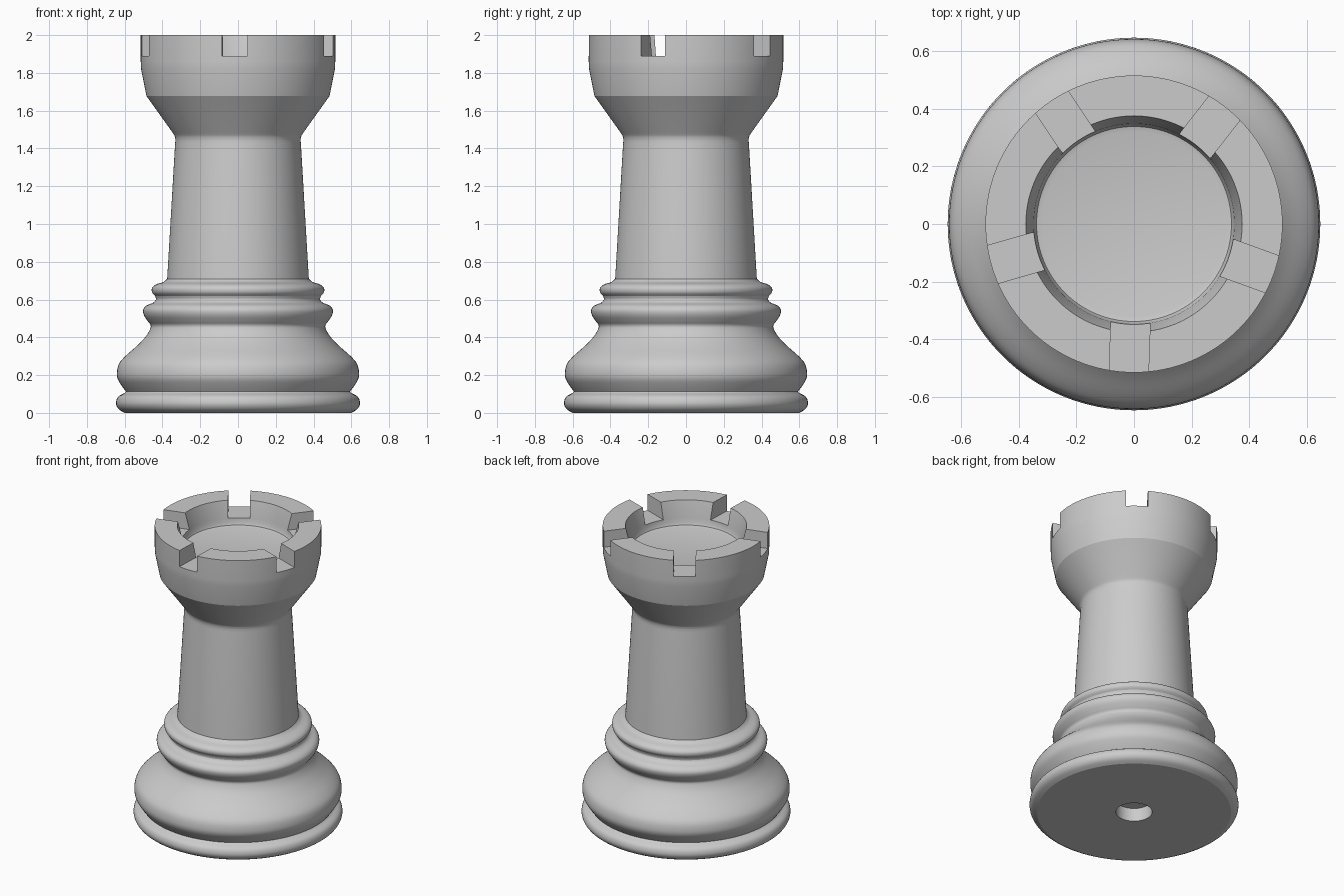
import bpy, bmesh, math
from mathutils import Matrix

cube = bpy.data.objects.get("Cube")
if cube:
    bpy.data.objects.remove(cube, do_unlink=True)

stone = bpy.data.materials.new("warm_free_grey")
stone.name = "plain_grey"
stone.use_nodes = True
GREY = (0.6, 0.6, 0.6, 1)
stone.diffuse_color = GREY
stone.node_tree.nodes["Principled BSDF"].inputs["Base Color"].default_value = GREY


def curve(points, steps=4):
    """Smooth curve through (radius, height) points."""
    pts = [points[0]] + points + [points[-1]]
    out = []
    for a, b, c, d in zip(pts, pts[1:], pts[2:], pts[3:]):
        for i in range(steps):
            t = i / steps
            out.append(tuple(
                0.5 * (2 * q + (r - p) * t + (2 * p - 5 * q + 4 * r - s) * t ** 2
                       + (3 * q - p - 3 * r + s) * t ** 3)
                for p, q, r, s in zip(a, b, c, d)))
    return out + [points[-1]]


def make_object(name, bm):
    mesh = bpy.data.meshes.new(name)
    bmesh.ops.recalc_face_normals(bm, faces=bm.faces)
    bm.to_mesh(mesh)
    bm.free()
    mesh.materials.append(stone)
    obj = bpy.data.objects.new(name, mesh)
    bpy.context.collection.objects.link(obj)
    return obj


def lathe(name, profile, sides=128):
    bm = bmesh.new()
    verts = [bm.verts.new((r, 0, z)) for r, z in profile]
    edges = [bm.edges.new(pair) for pair in zip(verts, verts[1:])]
    bmesh.ops.spin(bm, geom=verts + edges, cent=(0, 0, 0), axis=(0, 0, 1),
                   angle=math.tau, steps=sides, use_duplicate=False)
    bmesh.ops.remove_doubles(bm, verts=bm.verts, dist=0.0005)
    return make_object(name, bm)


# Profile sections, from the socket under the base up to the cup floor
socket = [(0, 0.09), (0.112, 0.09), (0.112, 0)]
foot = curve([(0.60, 0), (0.632, 0.02), (0.646, 0.05), (0.635, 0.085), (0.60, 0.105)])
belly = curve([(0.593, 0.112), (0.617, 0.145), (0.637, 0.18), (0.641, 0.215),
               (0.63, 0.26), (0.597, 0.30), (0.535, 0.355), (0.488, 0.405),
               (0.465, 0.445), (0.463, 0.465), (0.475, 0.482)])
lower_ring = curve([(0.475, 0.482), (0.497, 0.515), (0.502, 0.545), (0.485, 0.568),
                    (0.45, 0.583), (0.435, 0.60), (0.44, 0.62)])
upper_ring = curve([(0.44, 0.62), (0.455, 0.638), (0.455, 0.662), (0.435, 0.68),
                    (0.395, 0.693), (0.375, 0.71)])
shaft = [(0.333, 1.425)]
neck = curve([(0.331, 1.445), (0.335, 1.465), (0.347, 1.485)])
crown = [(0.485, 1.678), (0.513, 1.82), (0.515, 1.86), (0.515, 2)]
cup = [(0.375, 2), (0.348, 1.89), (0.345, 1.86), (0.338, 1.845), (0.32, 1.84), (0, 1.84)]

tower = lathe("tower_body", socket + foot + belly + lower_ring[1:] + upper_ring[1:]
              + shaft + neck + crown + cup)

# Five notches cut through the battlements
bm = bmesh.new()
for k in range(5):
    turn = Matrix.Rotation(math.radians(268 + 72 * k), 4, "Z")
    place = Matrix.Translation((0.5, 0, 2.04)) @ Matrix.Diagonal((0.4, 0.136, 0.3, 1))
    bmesh.ops.create_cube(bm, size=1, matrix=turn @ place)
cutter = make_object("notch_cutter", bm)
cutter.hide_render = True

bpy.context.view_layer.objects.active = tower
cut = tower.modifiers.new("notches", "BOOLEAN")
cut.operation = "DIFFERENCE"
cut.solver = "EXACT"
cut.object = cutter
bpy.ops.object.select_all(action="DESELECT")
tower.select_set(True)
bpy.ops.object.modifier_apply(modifier=cut.name)
bpy.data.objects.remove(cutter, do_unlink=True)

bpy.ops.object.shade_smooth_by_angle(angle=math.radians(20))
